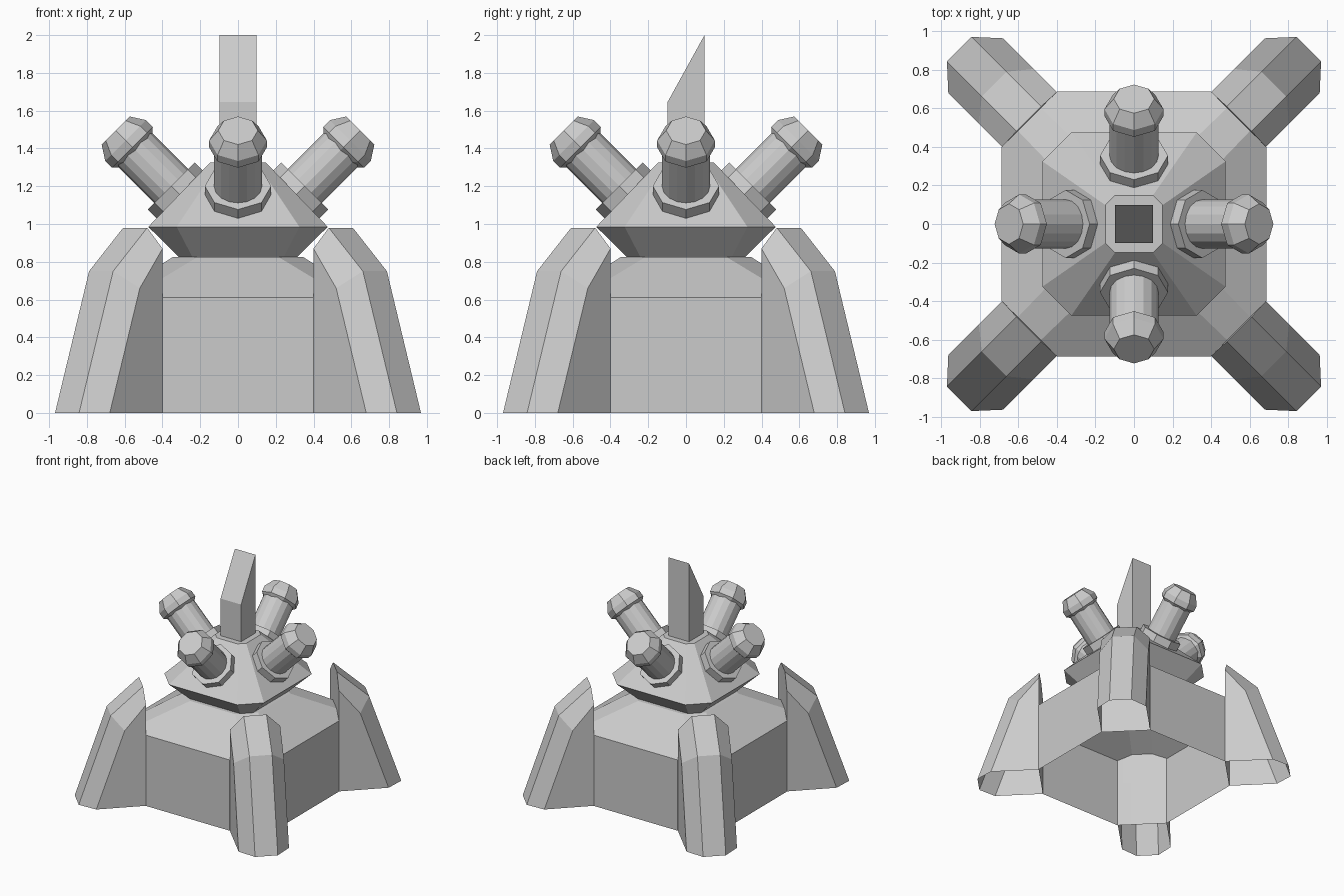
import bpy, bmesh
from math import pi, sin, cos, radians, sqrt
from mathutils import Matrix, Vector

if "Cube" in bpy.data.objects:
    bpy.data.objects.remove(bpy.data.objects["Cube"])


def make_object(name, bm, matrix=None):
    bmesh.ops.recalc_face_normals(bm, faces=bm.faces[:])
    mesh = bpy.data.meshes.new(name)
    bm.to_mesh(mesh)
    bm.free()
    ob = bpy.data.objects.new(name, mesh)
    if matrix is not None:
        ob.matrix_world = matrix
    bpy.context.collection.objects.link(ob)
    return ob


def octagon(half, corner, z):
    """Square of half width 'half' with its corners cut at 'corner'."""
    h, c = half, corner
    return [(x, y, z) for x, y in ((h, -c), (h, c), (c, h), (-c, h),
                                   (-h, c), (-h, -c), (-c, -h), (c, -h))]


def circle(r, z, n):
    return [(r * cos(2 * pi * i / n), r * sin(2 * pi * i / n), z) for i in range(n)]


def loft(rings):
    """Closed solid through a stack of equal-length rings."""
    bm = bmesh.new()
    vs = [[bm.verts.new(p) for p in ring] for ring in rings]
    n = len(vs[0])
    for a, b in zip(vs, vs[1:]):
        for i in range(n):
            j = (i + 1) % n
            bm.faces.new((a[i], a[j], b[j], b[i]))
    bm.faces.new(vs[0][::-1])
    bm.faces.new(vs[-1])
    return bm


# Hollow base: sloped-roof block with its corners cut off where the legs join
bm = loft([octagon(0.685, 0.57, 0), octagon(0.685, 0.57, 0.61), octagon(0.345, 0.215, 0.825)])
for sx in (1, -1):
    for sy in (1, -1):
        no = Vector((sx, sy, 0)).normalized()
        bmesh.ops.bisect_plane(bm, geom=bm.verts[:] + bm.edges[:] + bm.faces[:],
                               plane_co=no * 0.767, plane_no=no, clear_outer=True)
        rim = [e for e in bm.edges if e.is_boundary]
        bmesh.ops.holes_fill(bm, edges=rim, sides=0)
bm.normal_update()
bottom = [f for f in bm.faces if all(v.co.z < 1e-4 for v in f.verts)]
bmesh.ops.delete(bm, geom=bottom, context='FACES_ONLY')
make_object("base_body", bm)

# Four diagonal buttress legs, open underneath
side = [(0.765, 0), (1.16, 0), (0.935, 0.66), (0.765, 0.87)]
middle = [(0.765, 0), (1.28, 0), (1.025, 0.75), (0.77, 0.98)]
for k in range(4):
    bm = loft([[(u, v, z) for u, z in prof]
               for v, prof in ((-0.2, side), (-0.09, middle), (0.09, middle), (0.2, side))])
    bottom = [f for f in bm.faces if all(v.co.z < 1e-4 for v in f.verts)]
    bmesh.ops.delete(bm, geom=bottom, context='FACES_ONLY')
    make_object(f"leg_{k + 1}", bm, Matrix.Rotation(radians(45 + 90 * k), 4, 'Z'))

# Turret head
make_object("turret_head", loft([octagon(0.31, 0.24, 0.822), octagon(0.475, 0.325, 0.985),
                                 octagon(0.148, 0.098, 1.325)]))

# Slanted mast on top
s = 0.098
make_object("mast", loft([[(-s, -s, 1.3), (s, -s, 1.3), (s, s, 1.3), (-s, s, 1.3)],
                          [(-s, -s, 1.645), (s, -s, 1.645), (s, s, 2.0), (-s, s, 2.0)]]))

# Four barrels tilted 45 degrees: flange, shaft and muzzle cap
tilt = Matrix.Translation(Vector((-1, 0, 1)) * 0.599 / sqrt(2)) @ Matrix.Rotation(pi / 4, 4, 'Y')
parts = {
    "flange": (8, [(0.176, 0.99), (0.176, 1.1)]),
    "shaft": (16, [(0.127, 1.05), (0.127, 1.4)]),
    "muzzle": (8, [(0.125, 1.365), (0.153, 1.39), (0.153, 1.44), (0.105, 1.515)]),
}
for k in range(4):
    m = Matrix.Rotation(k * pi / 2, 4, 'Z') @ tilt
    for name, (n, prof) in parts.items():
        make_object(f"barrel_{name}_{k + 1}", loft([circle(r, t, n) for r, t in prof]), m)
